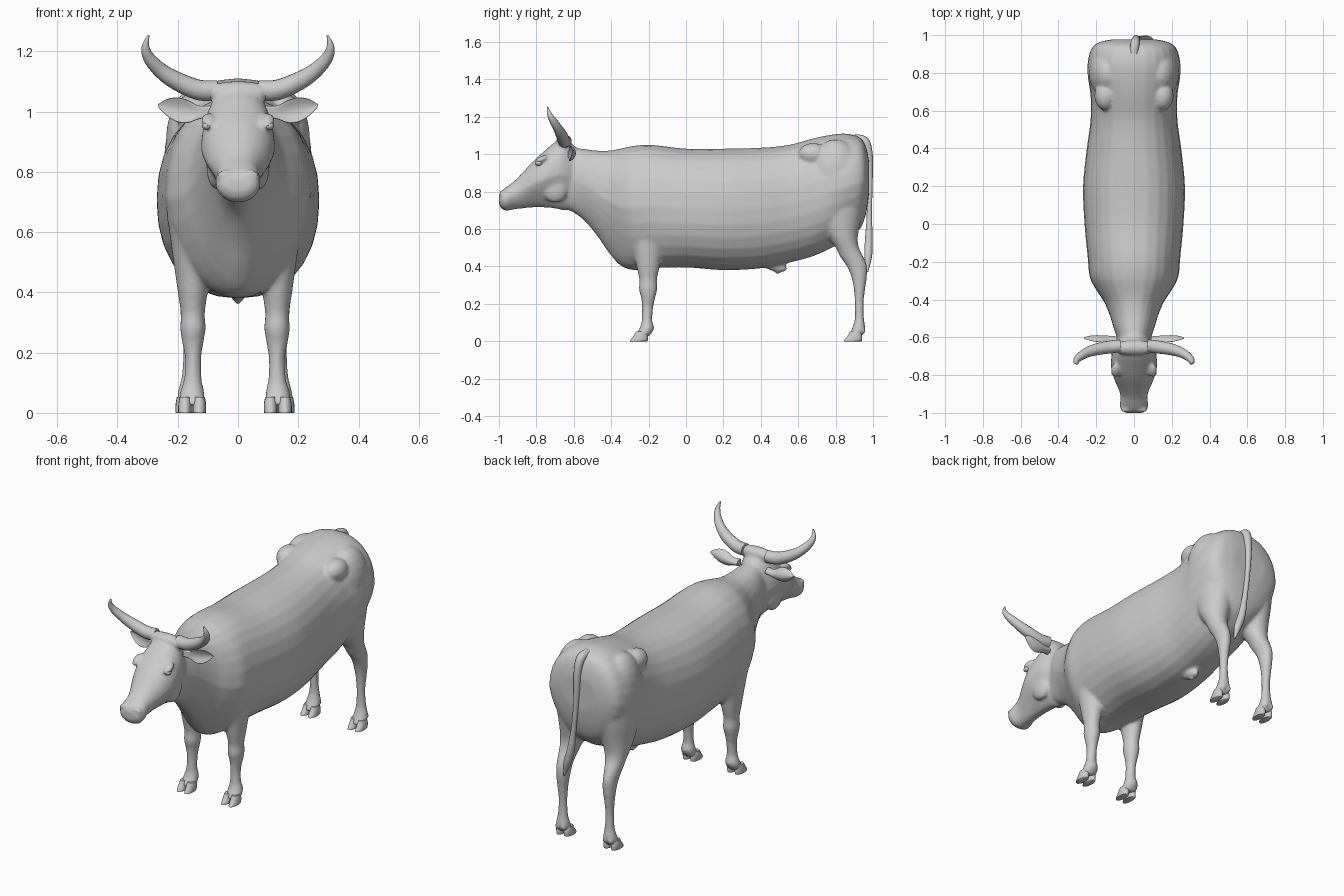
import bpy, bmesh, math
from mathutils import Vector, Matrix

cube = bpy.data.objects.get("Cube")
if cube:
    bpy.data.objects.remove(cube)

hide = bpy.data.materials.new("warm_free_grey")
hide.name = "plain_grey"
hide.use_nodes = True
GREY = (0.6, 0.6, 0.6, 1)
hide.diffuse_color = GREY
hide.node_tree.nodes["Principled BSDF"].inputs["Base Color"].default_value = GREY
MID = -0.01  # the legs stand slightly off centre


def spline(rows, steps):
    """Catmull-Rom interpolation of number rows."""
    out = []
    for i in range(len(rows) - 1):
        quad = [rows[max(i - 1, 0)], rows[i], rows[i + 1], rows[min(i + 2, len(rows) - 1)]]
        for k in range(steps):
            t = k / steps
            out.append([b + 0.5 * t * (c - a + t * (2*a - 5*b + 4*c - d + t * (3*(b - c) + d - a)))
                        for a, b, c, d in zip(*quad)])
    return out + [list(rows[-1])]


def loft(bm, rows, point, steps=4, sides=28):
    """Closed skin through rows; point(row, cos, sin) gives a position."""
    rings = []
    for row in spline(rows, steps):
        angles = [2 * math.pi * i / sides for i in range(sides)]
        rings.append([bm.verts.new(point(row, math.cos(a), math.sin(a))) for a in angles])
    faces = [bm.faces.new(rings[0]), bm.faces.new(rings[-1])]
    for lower, upper in zip(rings, rings[1:]):
        for i in range(sides):
            j = (i + 1) % sides
            faces.append(bm.faces.new((lower[i], lower[j], upper[j], upper[i])))
    bmesh.ops.recalc_face_normals(bm, faces=faces)


def power(v, p):
    return math.copysign(abs(v) ** p, v)


def trunk_point(row, c, s):
    y, low, high, width, taper = row
    narrow = 1 - taper * max(-s, 0)
    return (width * power(c, 0.88) * narrow, y,
            (low + high) / 2 + (high - low) / 2 * power(s, 0.92))


def leg_point(side):
    def point(row, c, s):
        z, y0, y1, x0, x1 = row
        x = (x0 + x1) / 2 + (x1 - x0) / 2 * c
        return (MID + side * x, (y0 + y1) / 2 + (y1 - y0) / 2 * s, z)
    return point


def ball(bm, centre, size, turn=0.0):
    m = Matrix.Translation(centre) @ Matrix.Rotation(turn, 4, 'X') @ Matrix.Diagonal((*size, 1))
    bmesh.ops.create_uvsphere(bm, u_segments=20, v_segments=12, radius=1, matrix=m)


def finish(name, bm):
    mesh = bpy.data.meshes.new(name)
    bm.to_mesh(mesh)
    bm.free()
    mesh.materials.append(hide)
    obj = bpy.data.objects.new(name, mesh)
    bpy.context.collection.objects.link(obj)
    bpy.context.view_layer.objects.active = obj
    for other in bpy.context.selected_objects:
        other.select_set(False)
    obj.select_set(True)
    bpy.ops.object.shade_smooth_by_angle(angle=math.radians(50))
    return obj


def tube(name, path):
    """Tapered round tube; path rows are x, y, z, radius."""
    bm = bmesh.new()
    rows = spline(path, 6)
    pts = [Vector(r[:3]) for r in rows]
    data = []
    for i, r in enumerate(rows):
        axis = (pts[min(i + 1, len(pts) - 1)] - pts[max(i - 1, 0)]).normalized()
        u = axis.cross(Vector((0, 1, 0.3))).normalized()
        data.append([*pts[i], r[3], *u, *axis.cross(u)])
    loft(bm, data, lambda r, c, s: Vector(r[:3]) + r[3] * (c * Vector(r[4:7]) + s * Vector(r[7:])),
         steps=1, sides=16)
    return finish(name, bm)


body = bmesh.new()
# Neck, barrel and rump: y, bottom, top, half width, taper below
loft(body, [
    (-.66, .72, 1.04, .07, 0), (-.56, .66, 1.03, .105, .3), (-.48, .57, 1.02, .13, .35),
    (-.41, .47, 1.02, .16, .4), (-.35, .405, 1.03, .2, .4), (-.28, .38, 1.045, .235, .25),
    (-.18, .39, 1.05, .245, .1), (0, .395, 1.03, .262, 0), (.2, .38, 1.03, .27, 0),
    (.4, .39, 1.035, .25, 0), (.55, .42, 1.05, .23, 0), (.68, .455, 1.085, .23, 0),
    (.78, .5, 1.105, .245, .1), (.86, .54, 1.11, .245, .2), (.93, .6, 1.09, .225, .2),
    (.962, .68, 1.04, .185, .2), (.978, .78, .97, .11, 0)], trunk_point)
# Head, poll to muzzle
loft(body, [
    (-.58, .71, 1.03, .075, .4), (-.65, .7, 1.085, .11, .5), (-.7, .71, 1.065, .12, .5),
    (-.76, .715, 1.015, .122, .5), (-.82, .715, .96, .106, .5), (-.88, .71, .895, .08, .35),
    (-.92, .705, .855, .071, .2), (-.96, .698, .825, .076, .1), (-.987, .71, .803, .066, .1),
    (-1, .735, .78, .045, 0)], trunk_point)
ball(body, (0, -.655, 1.065), (.125, .04, .036))
# Sheath under the belly
ball(body, (0, .47, .405), (.03, .075, .03), -.3)
ball(body, (0, .49, .385), (.016, .02, .026))

FRONT = [(.82, -.33, -.1, .08, .2), (.7, -.35, -.08, .06, .228), (.58, -.31, -.09, .06, .215),
         (.47, -.28, -.125, .075, .2), (.4, -.265, -.14, .09, .19), (.33, -.25, -.155, .1, .18),
         (.28, -.252, -.153, .097, .182), (.23, -.24, -.165, .105, .175), (.18, -.235, -.175, .112, .166),
         (.11, -.237, -.18, .11, .17), (.07, -.248, -.17, .102, .182), (.035, -.268, -.19, .1, .184),
         (.025, -.27, -.2, .105, .18)]
HIND = [(.98, .74, .95, .07, .19), (.85, .69, .965, .035, .225), (.72, .69, .95, .03, .23),
        (.62, .72, .93, .045, .22), (.55, .765, .918, .07, .21), (.5, .8, .925, .09, .2),
        (.45, .825, .95, .105, .192), (.4, .86, .968, .112, .186), (.34, .885, .967, .115, .182),
        (.28, .897, .958, .122, .177), (.2, .902, .95, .127, .172), (.12, .902, .952, .122, .178),
        (.07, .888, .958, .112, .19), (.035, .87, .945, .11, .192), (.025, .868, .94, .115, .188)]
hooves = bmesh.new()
for side in (-1, 1):
    for rows, heel, centre in ((FRONT, -.2, .142), (HIND, .945, .151)):
        loft(body, rows, leg_point(side), sides=24)
        for claw in (-1, 1):
            # Dew claw and one half of the cloven hoof
            ball(body, (MID + side * (centre + claw * .02), heel + .005, .055), (.012, .013, .014))
            x = centre + claw * .024
            loft(hooves, [(.052, heel - .068, heel - .01, x - .018, x + .018),
                          (.03, heel - .08, heel - .004, x - .022, x + .022),
                          (.006, heel - .098, heel - .004, x - .022, x + .023),
                          (0, heel - .1, heel - .008, x - .021, x + .021)],
                 leg_point(side), steps=3, sides=16)
    # Brow, cheek and nostril rim
    ball(body, (side * .098, -.775, .972), (.026, .04, .016), .5)
    ball(body, (side * .07, -.7, .82), (.035, .07, .08))
    for k in range(8):
        a = k * math.pi / 4
        ball(body, (side * (.043 + .02 * math.cos(a)), -.983 - .006 * math.sin(a),
                    .785 + .014 * math.sin(a)), (.009, .012, .009))
    # Haunch and hip
    ball(body, (side * .14, .8, .9), (.1, .14, .18))
    ball(body, (side * .15, .68, 1.0), (.06, .08, .06))

torso = finish("body", body)
remesh = torso.modifiers.new("blend", 'REMESH')
remesh.mode = 'VOXEL'
remesh.voxel_size = 0.009
remesh.use_smooth_shade = True
soften = torso.modifiers.new("soften", 'SMOOTH')
soften.factor = 0.5
soften.iterations = 6
finish("hooves", hooves)

# Paired horns, ears and eyes
for side, label in ((1, "left"), (-1, "right")):
    tube(label + "_horn", [(side * x, y, z, r) for x, y, z, r in (
        (.07, -.645, 1.07, .034), (.13, -.652, 1.072, .034), (.2, -.664, 1.1, .031),
        (.255, -.683, 1.135, .026), (.295, -.71, 1.178, .02), (.307, -.73, 1.215, .013),
        (.297, -.74, 1.253, .003))])
    ear = bmesh.new()
    loft(ear, [(.09, .98, 1.02, -.625, .018), (.13, .975, 1.02, -.62, .016), (.165, .963, 1.038, -.615, .013),
               (.2, .965, 1.047, -.612, .011), (.235, .985, 1.042, -.612, .008), (.265, 1.015, 1.025, -.616, .003)],
         lambda r, c, s: (side * r[0], r[3] + r[4] * s - .022 * c * c * (r[2] - r[1]) / .08 + .012,
                          (r[1] + r[2]) / 2 + (r[2] - r[1]) / 2 * c), sides=20)
    finish(label + "_ear", ear)
    eye = bmesh.new()
    ball(eye, (side * .103, -.787, .953), (.017, .019, .014))
    finish(label + "_eye", eye)

# Tail hanging to the left hock
tube("tail", [(0, .9, 1.085, .022), (.005, .955, 1.07, .024), (.01, .977, 1.0, .021),
              (.012, .982, .9, .017), (.02, .982, .78, .014), (.035, .98, .65, .015),
              (.055, .977, .53, .021), (.08, .974, .45, .02), (.1, .97, .37, .004)])
